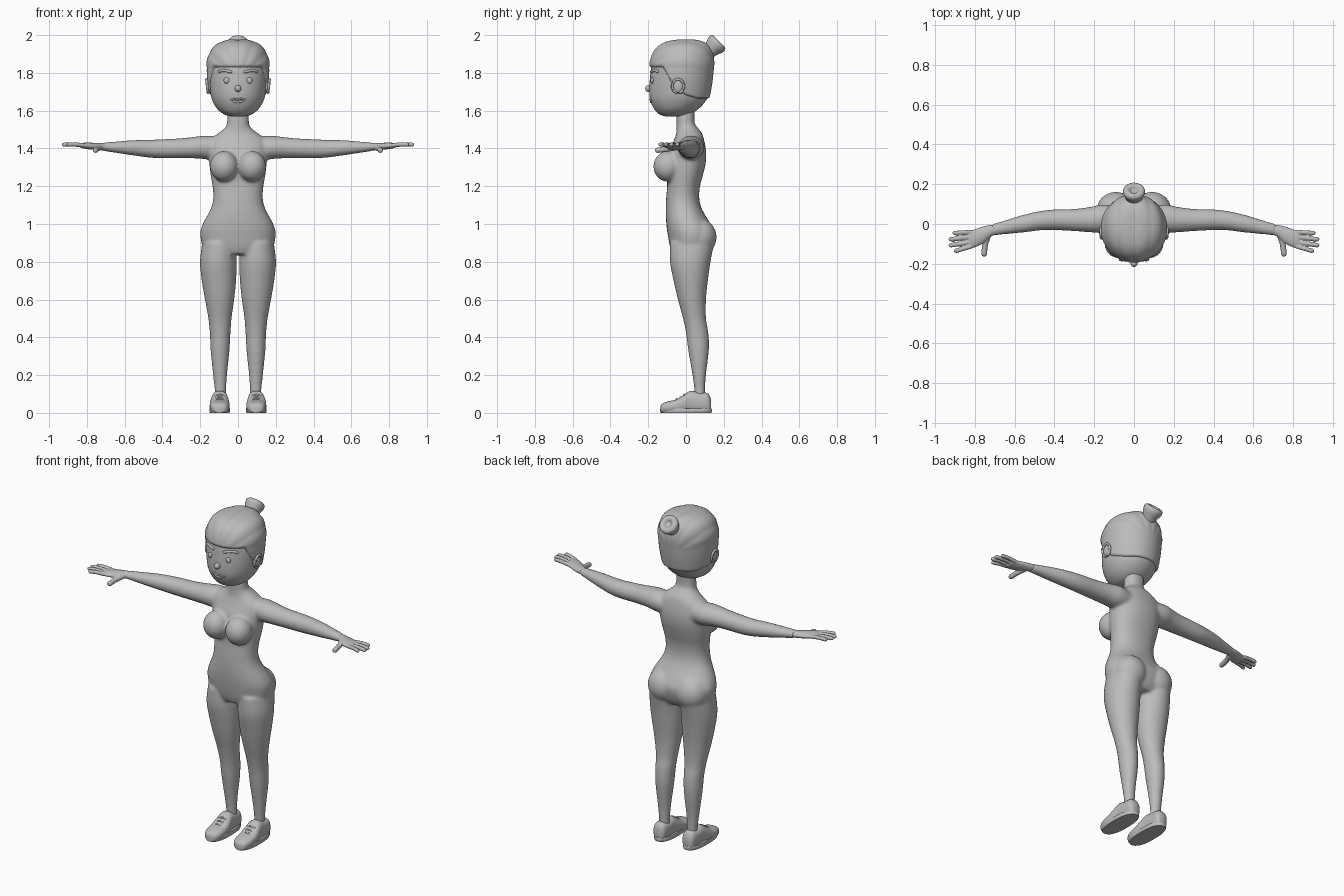
import bpy, bmesh, math
from mathutils import Vector, Matrix
from mathutils.bvhtree import BVHTree

if "Cube" in bpy.data.objects:
    bpy.data.objects.remove(bpy.data.objects["Cube"])

grey = bpy.data.materials.new("plain grey")
grey.diffuse_color = (0.5, 0.5, 0.5, 1)
grey.use_nodes = True
grey.node_tree.nodes["Principled BSDF"].inputs["Base Color"].default_value = grey.diffuse_color


def finish(name, bm, angle=50):
    bmesh.ops.recalc_face_normals(bm, faces=bm.faces)
    me = bpy.data.meshes.new(name)
    bm.to_mesh(me)
    bm.free()
    me.materials.append(grey)
    me.shade_smooth()
    me.set_sharp_from_angle(angle=math.radians(angle))
    ob = bpy.data.objects.new(name, me)
    bpy.context.collection.objects.link(ob)
    return ob


def spline(rows, steps):
    """Smooth in-between rows (Catmull-Rom)."""
    rows = [Vector(r) for r in rows]
    out = []
    for i in range(len(rows) - 1):
        a, b, c, d = rows[max(i - 1, 0)], rows[i], rows[i + 1], rows[min(i + 2, len(rows) - 1)]
        for k in range(steps):
            t = k / steps
            out.append(0.5 * (2 * b + (c - a) * t + (2 * a - 5 * b + 4 * c - d) * t * t
                              + (3 * b - a - 3 * c + d) * t ** 3))
    return out + [rows[-1]]


def loft(bm, rows, axis="z", n=32, steps=4, power=2.0):
    """Rows are (position on axis, centre 1, centre 2, radius 1, radius 2)."""
    rings = []
    for p, c1, c2, r1, r2 in spline(rows, steps):
        ring = []
        for i in range(n):
            a = 2 * math.pi * i / n
            u, v = math.cos(a), math.sin(a)
            u = c1 + r1 * math.copysign(abs(u) ** (2 / power), u)
            v = c2 + r2 * math.copysign(abs(v) ** (2 / power), v)
            ring.append(bm.verts.new({"z": (u, v, p), "x": (p, u, v), "y": (u, p, v)}[axis]))
        rings.append(ring)
    for a, b in zip(rings, rings[1:]):
        for i in range(n):
            j = (i + 1) % n
            bm.faces.new((a[i], a[j], b[j], b[i]))
    bm.faces.new(rings[0])
    bm.faces.new(rings[-1])


def ball(bm, centre, size, rot=Matrix()):
    m = Matrix.Translation(centre) @ rot @ Matrix.Diagonal((*size, 1))
    bmesh.ops.create_uvsphere(bm, u_segments=24, v_segments=16, radius=1, matrix=m)


def tube(bm, points, r, n=10):
    """Round-ended tube with tapering tips, for fingers, brows, lips and laces."""
    pts = spline(points, 4)
    rings = []
    for i, p in enumerate(pts):
        d = (pts[min(i + 1, len(pts) - 1)] - pts[max(i - 1, 0)]).normalized()
        s = d.cross(Vector((0, 0, 1)) if abs(d.z) < .9 else Vector((1, 0, 0))).normalized()
        w = d.cross(s)
        k = r * (0.6 if i in (0, len(pts) - 1) else 1)
        rings.append([bm.verts.new(p + k * (s * math.cos(t) + w * math.sin(t)))
                      for t in (2 * math.pi * j / n for j in range(n))])
    for a, b in zip(rings, rings[1:]):
        for i in range(n):
            bm.faces.new((a[i], a[(i + 1) % n], b[(i + 1) % n], b[i]))
    bm.faces.new(rings[0])
    bm.faces.new(rings[-1])


def fuse(name, bm, voxel, rounds):
    """Melt overlapping shapes into one smooth skin and return its mesh."""
    ob = finish(name, bm)
    m = ob.modifiers.new("fuse", "REMESH")
    m.mode, m.voxel_size = "VOXEL", voxel
    m = ob.modifiers.new("soften", "SMOOTH")
    m.factor, m.iterations = 0.5, rounds
    me = bpy.data.meshes.new_from_object(ob.evaluated_get(bpy.context.evaluated_depsgraph_get()))
    bpy.data.objects.remove(ob)
    out = bmesh.new()
    out.from_mesh(me)
    return out


# body: torso (z, front, back, half width), limbs, bust and seat
body = bmesh.new()
torso = [(.84, -.07, .11, .13), (.88, -.085, .135, .185), (.95, -.098, .15, .2), (1, -.104, .13, .187),
         (1.05, -.107, .1, .16), (1.09, -.107, .08, .141), (1.14, -.105, .07, .131), (1.2, -.1, .074, .135),
         (1.26, -.1, .09, .145), (1.32, -.1, .104, .152), (1.38, -.09, .107, .157), (1.44, -.065, .097, .152),
         (1.48, -.052, .085, .105), (1.51, -.05, .062, .068), (1.54, -.05, .045, .058), (1.62, -.05, .048, .055)]
loft(body, [(z, 0, (f + b) / 2, w, (b - f) / 2) for z, f, b, w in torso], power=2.2)
leg = [(.9, .012, .19, -.085, .15), (.8, .007, .201, -.085, .13), (.7, .01, .192, -.066, .116),
       (.6, .02, .175, -.043, .106), (.5, .034, .157, -.016, .106), (.42, .04, .149, 0, .119),
       (.33, .045, .145, .012, .121), (.2, .058, .132, .034, .106), (.12, .063, .124, .044, .101),
       (.07, .063, .124, .044, .101)]
arm = [(.08, .03, 1.4, .06, .06), (.16, .028, 1.405, .07, .063), (.22, .022, 1.405, .064, .058),
       (.3, .02, 1.401, .056, .053), (.44, .02, 1.398, .05, .049), (.55, .003, 1.403, .045, .041),
       (.63, -.013, 1.406, .037, .032), (.715, -.03, 1.409, .029, .022)]
for s in (1, -1):
    loft(body, [(z, s * (i + o) / 2, (f + b) / 2, (o - i) / 2, (b - f) / 2) for z, i, o, f, b in leg])
    loft(body, [(s * r[0], *r[1:]) for r in arm], axis="x")
    ball(body, (s * .074, -.096, 1.305), (.075, .077, .081))
    ball(body, (s * .09, .07, .93), (.098, .092, .1))
skin = fuse("body", body, .008, 8)

# cut the skin at the garment seams
for name, lo, hi in (("leggings", -1, 1.09), ("midriff", 1.09, 1.195),
                     ("long_sleeve_top", 1.195, 1.535), ("neck", 1.535, 3)):
    part = skin.copy()
    for z, below in ((lo, True), (hi, False)):
        bmesh.ops.bisect_plane(part, geom=part.verts[:] + part.edges[:] + part.faces[:], plane_co=(0, 0, z),
                               plane_no=(0, 0, 1), clear_inner=below, clear_outer=not below)
    finish(name, part, 80)
skin.free()

# hands
palm = [(.69, -.028, 1.409, .024, .018), (.72, -.034, 1.41, .03, .02), (.76, -.055, 1.411, .043, .019),
        (.8, -.072, 1.414, .046, .017), (.83, -.077, 1.416, .043, .013)]
fingers = [((.81, -.04), (.912, -.046)), ((.815, -.065), (.932, -.078)),
           ((.815, -.09), (.932, -.109)), ((.81, -.11), (.905, -.138))]
for s, side in ((1, "left"), (-1, "right")):
    bm = bmesh.new()
    loft(bm, [(s * r[0], *r[1:]) for r in palm], axis="x", n=20)
    for (x0, y0), (x1, y1) in fingers:
        tube(bm, [(s * x0, y0, 1.415), (s * (x0 + x1) / 2, (y0 + y1) / 2, 1.421), (s * x1, y1, 1.42)], .0115)
    tube(bm, [(s * .73, -.05, 1.405), (s * .748, -.1, 1.397), (s * .755, -.163, 1.389)], .015)
    finish(side + "_hand", fuse("hand", bm, .004, 3), 80)

# shoes: upper, sole and laces
shoe = [(-.136, .035, .018), (-.125, .05, .038), (-.09, .062, .051), (-.05, .072, .053), (-.01, .096, .05),
        (.025, .117, .044), (.07, .108, .042), (.115, .104, .038), (.132, .075, .024)]
for s, side in ((1, "left"), (-1, "right")):
    bm = bmesh.new()
    loft(bm, [(y, s * .097, t / 2, w, t / 2) for y, t, w in shoe], axis="y", power=2.6)
    finish(side + "_shoe", bm)
    bm = bmesh.new()
    loft(bm, [(0, s * .097, 0, .052, .134), (.012, s * .097, 0, .055, .137), (.024, s * .097, 0, .053, .135)],
         n=40, power=2.5)
    finish(side + "_sole", bm)
    bm = bmesh.new()
    for y, z in ((-.05, .073), (-.03, .084), (-.01, .097)):
        tube(bm, [(s * .097 - .034, y, z - .013), (s * .097, y, z), (s * .097 + .034, y, z - .013)], .005, 8)
    finish(side + "_laces", bm)

# head
skull = [(1.568, 0, -.06, .03, .04), (1.58, 0, -.06, .072, .08), (1.61, 0, -.051, .11, .118),
         (1.66, 0, -.04, .138, .15), (1.72, 0, -.034, .15, .16), (1.8, 0, -.026, .156, .162),
         (1.87, 0, -.02, .152, .158), (1.92, 0, -.014, .13, .14), (1.95, 0, -.008, .095, .106),
         (1.963, 0, 0, .055, .06), (1.966, 0, 0, .01, .01)]
bm = bmesh.new()
loft(bm, skull, n=48, steps=5)
bmesh.ops.recalc_face_normals(bm, faces=bm.faces)
tree = BVHTree.FromBMesh(bm)
finish("head", bm, 80)


def on_face(x, z, lift=0):
    """Point on the front of the head."""
    return tree.ray_cast(Vector((x, -1, z)), Vector((0, 1, 0)))[0] - Vector((0, lift, 0))


# hair cap: head shape swelling out above the hairline, with combed ridges
def hairline(y):
    line = [(-9, 1.835), (-.12, 1.83), (-.09, 1.77), (-.05, 1.71), (0, 1.682), (.06, 1.665), (9, 1.665)]
    for (y0, z0), (y1, z1) in zip(line, line[1:]):
        if y <= y1:
            return z0 + (z1 - z0) * (y - y0) / (y1 - y0)


bm = bmesh.new()
loft(bm, skull, n=96, steps=10)
bmesh.ops.recalc_face_normals(bm, faces=bm.faces)
bm.normal_update()
for v, no in [(v, v.normal.copy()) for v in bm.verts]:
    above = v.co.z - hairline(v.co.y)
    comb = .0035 * abs(math.sin(8 * math.atan2(v.co.x, v.co.z - 1.76))) * min(1, max(0, (v.co.z - 1.8) * 20))
    v.co += no * (max(-.012, min(.009, above * 1.5)) + comb * (above > .01))
finish("hair", bm, 80)

# bun: turned profile (radius, height) tilted back, with a dimple
bm = bmesh.new()
bun = [(.033, -.03), (.036, 0), (.044, .03), (.054, .058), (.054, .076), (.042, .086), (.026, .083),
       (.014, .07), (.002, .068)]
loft(bm, [(h, 0, 0, r, r) for r, h in bun], n=28, steps=3)
bm.transform(Matrix.Translation((0, .115, 1.906)) @ Matrix.Rotation(math.radians(-45), 4, "X"))
finish("hair_bun", bm, 80)

# face details
for s, side in ((1, "left"), (-1, "right")):
    bm = bmesh.new()
    ball(bm, on_face(s * .06, 1.76), (.016, .009, .016))
    finish(side + "_eye", bm)
    bm = bmesh.new()
    tube(bm, [on_face(s * x, z, .001) for x, z in ((.032, 1.803), (.06, 1.811), (.085, 1.812), (.104, 1.804))], .0075)
    finish(side + "_brow", bm)
    bm = bmesh.new()
    ball(bm, (s * .154, -.042, 1.73), (.014, .032, .038))
    rim = [(s * (.163 + .004 * math.sin(a)), -.042 + .03 * math.cos(a), 1.73 + .036 * math.sin(a))
           for a in (math.radians(d) for d in range(-80, 261, 20))]
    tube(bm, rim, .007, 8)
    finish(side + "_ear", bm)
bm = bmesh.new()
ball(bm, on_face(0, 1.717, .004), (.017, .018, .018))
finish("nose", bm)
bm = bmesh.new()
tube(bm, [on_face(x, z) for x, z in ((-.042, 1.657), (-.015, 1.662), (0, 1.659), (.015, 1.662), (.042, 1.657))], .005)
tube(bm, [on_face(x, z) for x, z in ((-.028, 1.652), (0, 1.646), (.028, 1.652))], .006)
finish("lips", bm)
